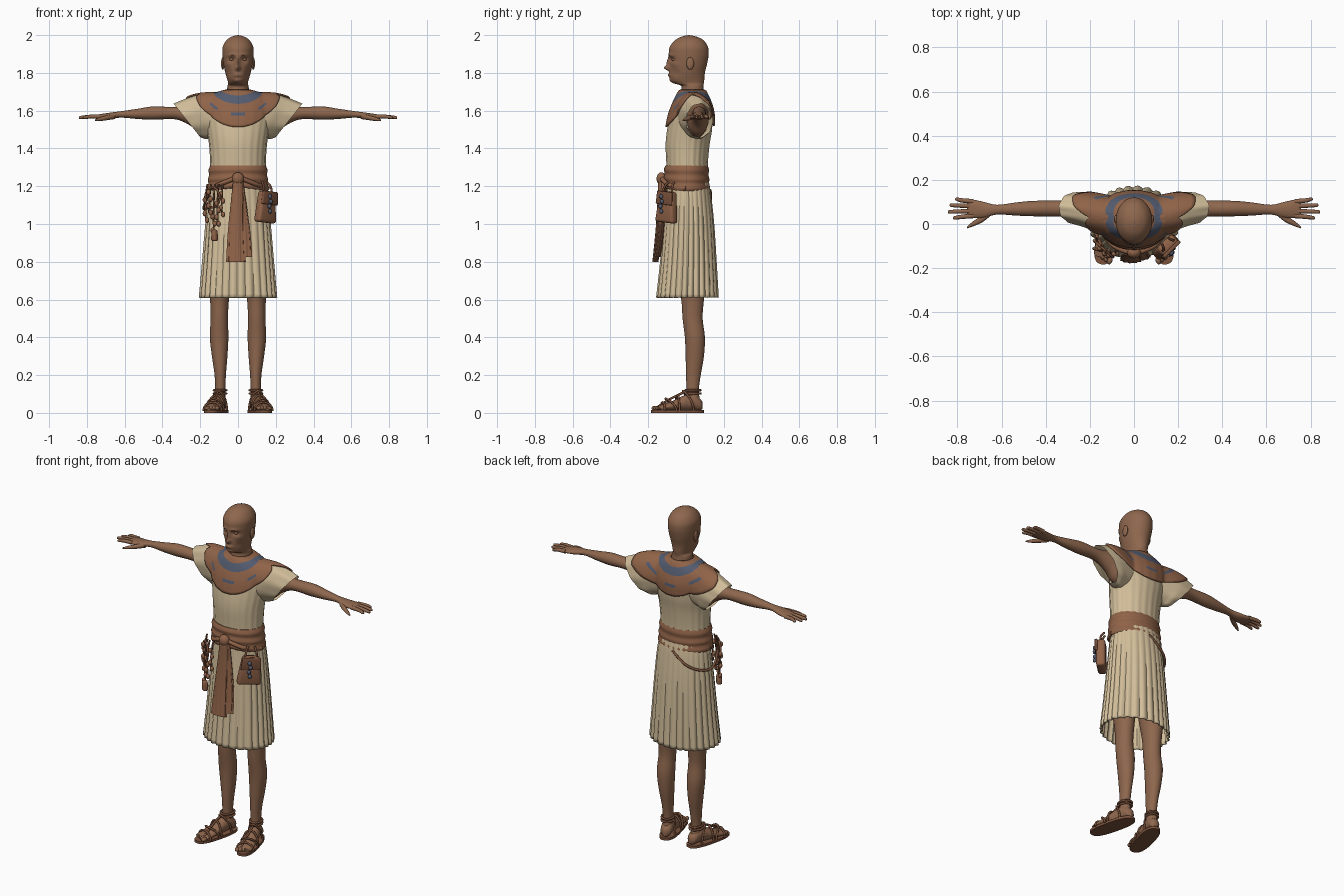
import bpy, bmesh
from math import sin, cos, pi, radians, degrees, acos, exp, copysign
from mathutils import Vector, Matrix
from mathutils.bvhtree import BVHTree

if "Cube" in bpy.data.objects:
    bpy.data.objects.remove(bpy.data.objects["Cube"])

def material(name, rgb):
    m = bpy.data.materials.new(name)
    m.use_nodes = True
    m.diffuse_color = (*rgb, 1)
    m.node_tree.nodes["Principled BSDF"].inputs["Base Color"].default_value = (*rgb, 1)
    return m

SKIN = material("brown skin", (0.27, 0.135, 0.075))
CLOTH = material("cream linen", (0.64, 0.51, 0.32))
LEATHER = material("russet cloth", (0.28, 0.125, 0.065))
STRAP = material("dark leather", (0.20, 0.085, 0.045))
BLUE = material("slate blue", (0.085, 0.105, 0.16))
FLIP = {1: Matrix(), -1: Matrix.Diagonal((-1, 1, 1, 1))}
SIDES = ((1, "left"), (-1, "right"))

# ---- helpers -------------------------------------------------------------
def finish(name, bm, mats, m=Matrix()):
    bmesh.ops.transform(bm, matrix=m, verts=bm.verts)
    bmesh.ops.recalc_face_normals(bm, faces=bm.faces)
    mesh = bpy.data.meshes.new(name)
    bm.to_mesh(mesh)
    bm.free()
    ob = bpy.data.objects.new(name, mesh)
    bpy.context.collection.objects.link(ob)
    for mat in mats:
        mesh.materials.append(mat)
    return ob

def up(z, rx, front, back, x=0):
    """Horizontal section of an upright form."""
    return (x, (front + back) / 2, z, rx, 0, 0, 0, (back - front) / 2, 0)

def out(x, y, z, ry, rz, lean=0):
    """Section of a form running sideways."""
    return (x, y, z, 0, ry, 0, lean, 0, rz)

def fwd(x, y, z, rx, rz):
    """Section of a form running forwards."""
    return (x, y, z, rx, 0, 0, 0, 0, rz)

def resample(rows, k):
    rows = [Vector(r) for r in rows]
    ext = [rows[0]] + rows + [rows[-1]]
    res = []
    for i in range(len(rows) - 1):
        a, b, c, d = ext[i:i + 4]
        for j in range(k):
            t = j / k
            res.append((b * 2 + (c - a) * t + (a * 2 - b * 5 + c * 4 - d) * t * t
                        + (b * 3 - a - c * 3 + d) * t ** 3) / 2)
    return res + [rows[-1]]

def loft(name, rows, mat, n=32, k=5, p=1, caps=True, wobble=None, m=Matrix(), bend=None):
    bm, rings = bmesh.new(), []
    rows = resample(rows, k)
    for i, r in enumerate(rows):
        c, u, v = Vector(r[:3]), Vector(r[3:6]), Vector(r[6:])
        ring = []
        for j in range(n):
            a = 2 * pi * j / n
            w = wobble(a, i / (len(rows) - 1)) if wobble else 1
            ca, sa = (copysign(abs(f) ** p, f) for f in (cos(a), sin(a)))
            q = c + (u * ca + v * sa) * w
            ring.append(bm.verts.new(bend(q, sa) if bend else q))
        rings.append(ring)
    for lo, hi in zip(rings, rings[1:]):
        for j in range(n):
            bm.faces.new((lo[j - 1], lo[j], hi[j], hi[j - 1]))
    if caps:
        bm.faces.new(rings[0])
        bm.faces.new(rings[-1])
    return finish(name, bm, [mat], m)

def ball(name, at, size, mat, m=Matrix()):
    bm = bmesh.new()
    bmesh.ops.create_uvsphere(bm, u_segments=16, v_segments=10, radius=1)
    return finish(name, bm, [mat], m @ Matrix.Translation(at) @ Matrix.Diagonal((*size, 1)))

def cord(name, pts, r, mat, m=Matrix(), loop=False):
    cu = bpy.data.curves.new(name, "CURVE")
    cu.dimensions, cu.bevel_depth, cu.bevel_resolution = "3D", r, 2
    sp = cu.splines.new("NURBS")
    sp.points.add(len(pts) - 1)
    for pt, q in zip(sp.points, pts):
        pt.co = (*(m @ Vector(q)), 1)
    sp.use_endpoint_u, sp.use_cyclic_u, sp.order_u = True, loop, 3
    cu.use_fill_caps = True
    cu.materials.append(mat)
    ob = bpy.data.objects.new(name, cu)
    bpy.context.collection.objects.link(ob)

def thicken(ob, d, offset=-1):
    mod = ob.modifiers.new("thickness", "SOLIDIFY")
    mod.thickness, mod.offset = d, offset

# ---- head and neck ---------------------------------------------------------
BUMPS = [(0, 1.826, .012, .013, .026), (0, 1.855, .010, .024, .015), (0, 1.788, .022, .009, .009),
         (0, 1.757, .022, .012, .007), (.033, 1.872, .017, .011, -.014), (.03, 1.894, .026, .008, .006),
         (.05, 1.80, .016, .022, -.008), (.055, 1.845, .014, .012, .005)]

def face(q, s):
    if s < 0:
        for x, z, sx, sz, h in BUMPS:
            q.y -= h * exp(-((abs(q.x) - x) / sx) ** 2 - ((q.z - z) / sz) ** 2)
    return q

loft("head", [up(1.64, .085, -.04, .11), up(1.69, .062, -.03, .098), up(1.73, .056, -.025, .092),
              up(1.745, .052, -.062, .094), up(1.765, .057, -.083, .097), up(1.80, .067, -.088, .1),
              up(1.85, .077, -.087, .112), up(1.90, .082, -.091, .12), up(1.94, .08, -.085, .115),
              up(1.975, .059, -.055, .09), up(1.993, .03, -.02, .052), up(2, .002, .012, .016)],
     SKIN, n=96, k=8, bend=face)
for s, side in SIDES:
    ball(side + "_eye", (.033, -.064, 1.871), (.013, .012, .008), SKIN, FLIP[s])
    ball(side + "_ear", (.081, .022, 1.85), (.009, .02, .033), SKIN, FLIP[s])

# ---- tunic -----------------------------------------------------------------
folds = lambda a, t: 1 + .012 * (1 - t) * cos(22 * a)
tunic = loft("tunic_top", [up(1.2, .146, -.1, .115), up(1.32, .146, -.104, .116), up(1.42, .152, -.108, .125),
                           up(1.5, .165, -.1, .138), up(1.58, .178, -.083, .14), up(1.64, .175, -.06, .125),
                           up(1.68, .125, -.042, .108), up(1.7, .06, -.03, .098)], CLOTH, n=132, wobble=folds)
shells = [tunic]
for s, side in SIDES:
    sleeve = loft(side + "_sleeve", [out(.1, .035, 1.575, .085, .115, .02), out(.17, .05, 1.57, .085, .115, .03),
                                     out(.22, .064, 1.558, .078, .107, .05), out(.27, .072, 1.548, .07, .088, .07)],
                  CLOTH, n=64, caps=False, wobble=lambda a, t: 1 + .025 * t * cos(9 * a), m=FLIP[s])
    shells.append(sleeve)

def pleats(a, t):
    return 1 + (.01 + .055 * t) * (abs(sin(14 * a + .4 * sin(3 * a))) - .6)

skirt = loft("pleated_skirt", [up(1.23, .145, -.1, .12), up(1.15, .158, -.104, .133), up(1, .172, -.118, .148),
                               up(.8, .188, -.135, .16), up(.61, .204, -.155, .17)],
             CLOTH, n=280, k=6, caps=False, wobble=pleats)
thicken(skirt, .006)

# ---- broad collar draped over the shoulders --------------------------------
verts, polys = [], []
for ob in shells:
    polys += [[i + len(verts) for i in f.vertices] for f in ob.data.polygons]
    verts += [v.co.copy() for v in ob.data.vertices]
tree = BVHTree.FromPolygons(verts, polys)
bm, rings, heart = bmesh.new(), [], Vector((0, .03, 1.56))
ROWS, N = 14, 120
for i in range(ROWS + 1):
    ring = []
    for j in range(N):
        a = 2 * pi * j / N
        inner = Vector((.062 * cos(a), .033 + .063 * sin(a), 1.71))
        outer = Vector((.2 * cos(a), .03 + .13 * sin(a), 1.685 - .17 * abs(sin(a))))
        d = (inner.lerp(outer, i / ROWS) - heart).normalized()
        hit = tree.ray_cast(heart + d, -d)[0] or inner.lerp(outer, i / ROWS)
        ring.append(bm.verts.new(hit + d * .009))
    rings.append(ring)
for i in range(ROWS):
    for j in range(N):
        f = bm.faces.new((rings[i][j - 1], rings[i][j], rings[i + 1][j], rings[i + 1][j - 1]))
        turn = degrees(acos(min(1, abs(sin(2 * pi * (j - .5) / N)))))
        dash = i == 9 and (turn < 12 or 40 < turn < 56)
        f.material_index = 1 if 3 <= i <= 5 or dash else 0
thicken(finish("broad_collar", bm, [LEATHER, BLUE]), .008, 0)

# ---- arms and hands --------------------------------------------------------
for s, side in SIDES:
    loft(side + "_arm", [out(.14, .055, 1.555, .055, .1), out(.2, .066, 1.56, .055, .085),
                         out(.25, .07, 1.577, .045, .058), out(.33, .07, 1.587, .036, .033),
                         out(.45, .07, 1.587, .035, .035), out(.53, .068, 1.583, .03, .027),
                         out(.62, .065, 1.58, .022, .017), out(.68, .064, 1.572, .036, .017),
                         out(.74, .07, 1.568, .042, .012), out(.757, .07, 1.567, .034, .008)], SKIN, m=FLIP[s])
    for n, (y0, x1, y1) in enumerate(((.037, .82, .028), (.059, .843, .055), (.081, .835, .085), (.102, .81, .112))):
        loft(f"{side}_finger_{n + 1}", [out(.73, y0, 1.569, .011, .011), out(.78, (y0 + y1) / 2, 1.569, .01, .01),
                                        out(x1 - .008, y1, 1.564, .008, .008), out(x1, y1, 1.563, .003, .003)],
             SKIN, n=12, m=FLIP[s])
    loft(side + "_thumb", [out(.65, .05, 1.57, .014, .014), out(.69, .022, 1.563, .016, .013),
                           out(.73, .0, 1.555, .011, .01), out(.757, -.016, 1.55, .004, .004)], SKIN, n=12, m=FLIP[s])

# ---- legs, feet and sandals ------------------------------------------------
for s, side in SIDES:
    loft(side + "_leg", [up(.06, .03, 0, .075, .095), up(.12, .027, .003, .068, .094), up(.2, .03, 0, .078, .094),
                         up(.3, .041, -.002, .095, .097), up(.4, .049, -.006, .1, .1), up(.5, .046, -.018, .088, .099),
                         up(.6, .05, -.025, .095, .098), up(.75, .065, -.05, .11, .096), up(.95, .072, -.07, .115, .082)],
         SKIN, m=FLIP[s])
    m = FLIP[s] @ Matrix.Translation((.095, .037, 0)) @ Matrix.Rotation(radians(14), 4, "Z")
    loft(side + "_foot", [fwd(0, .05, .04, .012, .02), fwd(0, .035, .045, .029, .032), fwd(0, 0, .06, .034, .045),
                          fwd(0, -.05, .052, .036, .04), fwd(0, -.11, .038, .043, .026), fwd(0, -.17, .028, .045, .015),
                          fwd(0, -.195, .025, .038, .01)], SKIN, m=m)
    for n in range(5):
        ball(f"{side}_toe_{n + 1}", (-.034 + .017 * n, -.2 + .007 * n, .025), (.0125 - .001 * n, .018, .012), SKIN, m)
    loft(side + "_sole", [up(0, .05, -.226, .058), up(.015, .05, -.226, .058)], STRAP, n=48, k=1, p=.75, m=m)
    for n, (y, w, h) in enumerate(((-.165, .05, .047), (-.125, .049, .066), (-.085, .046, .085), (-.03, .04, .108))):
        arch = [(w * cos(pi * i / 10), y + .025 * cos(pi * i / 5) * (n % 2), .01 + h * sin(pi * i / 10)) for i in range(11)]
        cord(f"{side}_strap_{n + 1}", arch, .006, STRAP, m)
    cord(side + "_toe_strap", [(-.018, -.19, .03), (-.012, -.14, .065), (0, -.09, .09), (0, -.045, .112)], .006, STRAP, m)
    for n, z in enumerate((.103, .12)):
        band = [(.034 * cos(i * pi / 6), .042 * sin(i * pi / 6), z) for i in range(12)]
        cord(f"{side}_ankle_strap_{n + 1}", band, .006, STRAP, m, True)

# ---- sash belt -------------------------------------------------------------
belt = [up(1.175, .158, -.112, .12), up(1.19, .163, -.118, .127), up(1.215, .157, -.114, .121),
        up(1.235, .16, -.118, .124), up(1.26, .153, -.113, .119), up(1.285, .156, -.117, .122), up(1.31, .147, -.108, .115)]
sag = lambda q, s: q + Vector((0, 0, .02 * (1 - abs(q.x) / .16) * (s < 0) * (1.31 - q.z) / .13))
loft("sash_belt", belt, LEATHER, n=64, bend=sag)
ball("sash_knot", (0, -.13, 1.24), (.032, .026, .034), LEATHER)
for s, side in SIDES:
    cord(side + "_sash_fold", [(.01, -.13, 1.245), (.06, -.118, 1.225), (.12, -.08, 1.2), (.157, 0, 1.188)], .012, LEATHER, FLIP[s])
crease = lambda a, t: 1 + .09 * t * cos(11 * a)
for name, x, z, dy in (("sash_tail_front", -.012, .8, 0), ("sash_tail_back", .022, .825, .012)):
    loft(name, [up(1.24, .025, -.148 + dy, -.115 + dy, 0), up(1.1, .034, -.152 + dy, -.12 + dy, x / 2),
                up(.95, .042, -.162 + dy, -.128 + dy, x), up(z, .049, -.177 + dy, -.147 + dy, x)],
         LEATHER, n=66, wobble=crease)

# ---- belt pouch on the left hip --------------------------------------------
def slab(name, w, h, d, taper, mat, m):
    bm = bmesh.new()
    bmesh.ops.create_cube(bm, size=1)
    for v in bm.verts:
        v.co = Vector((v.co.x * w * (1 - taper * (v.co.z + .5)), v.co.y * d, v.co.z * h))
    bmesh.ops.bevel(bm, geom=bm.edges[:], offset=d * .3, segments=3, affect="EDGES", profile=.5)
    return finish(name, bm, [mat], m)

hip = Matrix.Translation((.148, -.1, 1.09)) @ Matrix.Rotation(radians(45), 4, "Z") @ Matrix.Rotation(radians(5), 4, "Y")
slab("pouch", .135, .165, .05, .3, LEATHER, hip)
slab("pouch_flap", .115, .07, .016, .1, STRAP, hip @ Matrix.Translation((0, -.025, .048)))
for s, side in SIDES:
    cord(side + "_pouch_loop", [(.035 * s, 0, .07), (.03 * s, -.01, .11), (.02 * s, .02, .13)], .006, STRAP, hip)
for n in range(4):
    ball(f"pouch_bead_{n + 1}", (-.012 + .008 * (n % 2), -.038, .055 - .026 * n), (.011, .01, .012), BLUE, hip)

# ---- cords and charms on the right hip -------------------------------------
for n, (x, y, low) in enumerate(((-.085, -.13, 1.05), (-.108, -.135, 1.0), (-.128, -.128, .93), (-.15, -.105, 1.06), (-.17, -.07, 1.02))):
    cord(f"charm_cord_{n + 1}", [(x * .95, y * .9, 1.21), (x * 1.03, y * 1.05, 1.15), (x, y, low)], .005, STRAP)
    for i in range(4):
        ball(f"charm_{n + 1}_{i + 1}", (x + .006 * (-1) ** i, y - .006, low + i * .036), (.011, .011, .015), LEATHER)
slab("charm_purse", .035, .06, .03, .3, LEATHER, Matrix.Translation((-.124, -.138, .94)) @ Matrix.Rotation(radians(-40), 4, "Z"))
cord("charm_ring", [(-.135 + .04 * cos(i * pi / 5), -.115 - .035 * cos(i * pi / 5), 1.14 + .055 * sin(i * pi / 5)) for i in range(10)],
     .006, STRAP, loop=True)
cord("hip_rope", [(.0, .128, 1.18), (-.06, .137, 1.13), (-.13, .11, 1.09), (-.183, .04, 1.07), (-.18, -.04, 1.1), (-.145, -.1, 1.19)], .007, STRAP)

# ---- smooth shading with crisp edges ---------------------------------------
bpy.ops.object.select_all(action="DESELECT")
for ob in bpy.context.collection.objects:
    if ob.type == "MESH":
        ob.select_set(True)
        bpy.context.view_layer.objects.active = ob
bpy.ops.object.shade_smooth_by_angle(angle=radians(40))
